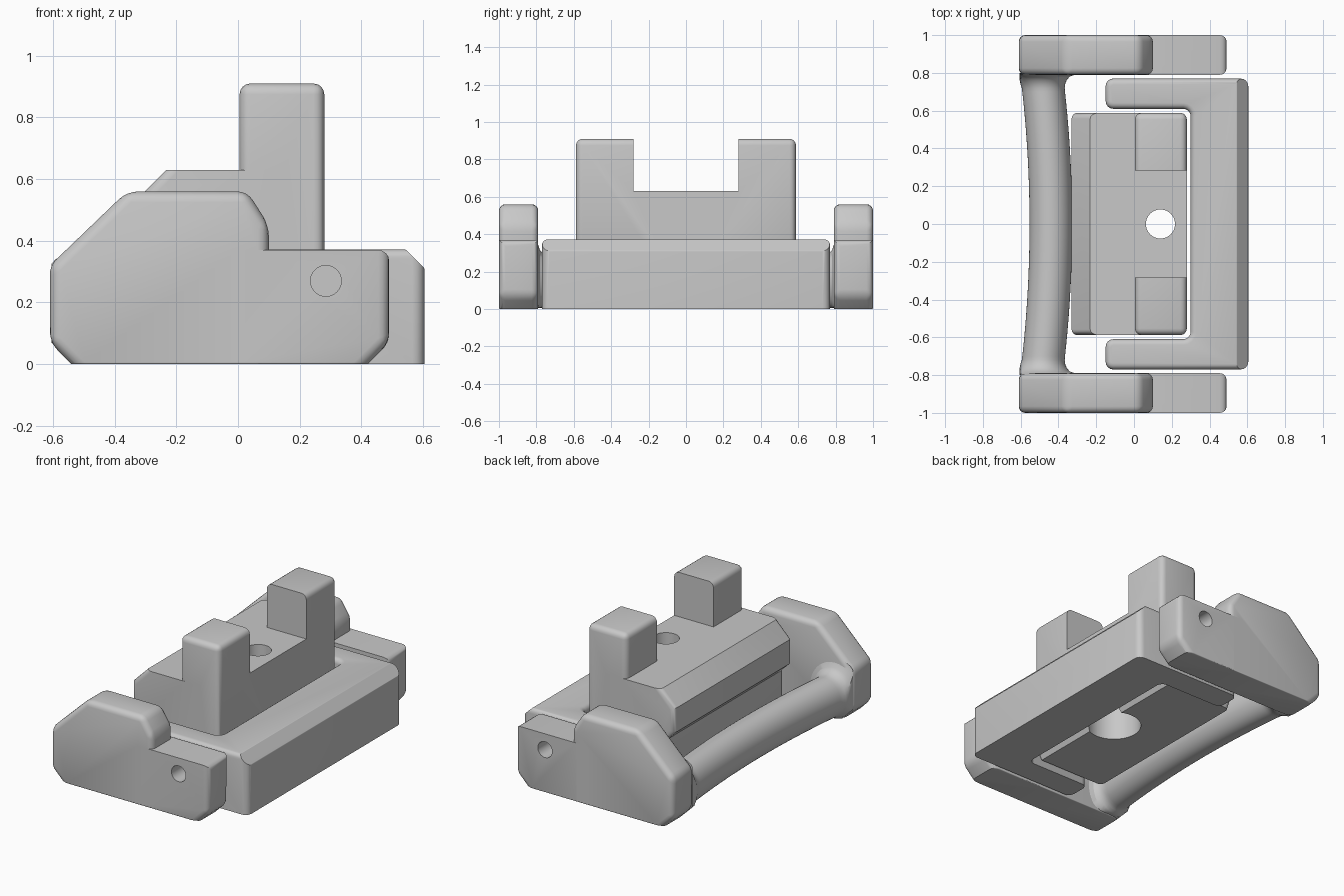
import bpy, bmesh, math
from mathutils import Vector

cube = bpy.data.objects.get("Cube")
if cube:
    bpy.data.objects.remove(cube, do_unlink=True)

grey = bpy.data.materials.new("plain grey")
GREY = (0.58, 0.58, 0.58, 1)
grey.diffuse_color = GREY
grey.use_nodes = True
grey.node_tree.nodes["Principled BSDF"].inputs["Base Color"].default_value = GREY


def prism(pts, axis, lo, hi):
    """Extrude a closed outline along y (points are x, z) or z (points are x, y)."""
    bm = bmesh.new()
    place = (lambda a, b: (a, lo, b)) if axis == "y" else (lambda a, b: (a, b, lo))
    face = bm.faces.new([bm.verts.new(place(a, b)) for a, b in pts])
    ext = bmesh.ops.extrude_face_region(bm, geom=[face])
    verts = [g for g in ext["geom"] if isinstance(g, bmesh.types.BMVert)]
    step = Vector((0, hi - lo, 0)) if axis == "y" else Vector((0, 0, hi - lo))
    bmesh.ops.translate(bm, verts=verts, vec=step)
    bmesh.ops.recalc_face_normals(bm, faces=bm.faces)
    return bm


def round_edges(bm, size, rule):
    """Round every edge for which rule(middle, direction) holds."""
    edges = []
    for e in bm.edges:
        a, b = (v.co for v in e.verts)
        if rule((a + b) / 2, (b - a).normalized()):
            edges.append(e)
    bmesh.ops.bevel(bm, geom=edges, offset=size, segments=4, profile=0.5,
                    affect="EDGES", clamp_overlap=True)


def finish(name, bm):
    bmesh.ops.recalc_face_normals(bm, faces=bm.faces)
    mesh = bpy.data.meshes.new(name)
    bm.to_mesh(mesh)
    bm.free()
    mesh.materials.append(grey)
    obj = bpy.data.objects.new(name, mesh)
    bpy.context.scene.collection.objects.link(obj)
    return obj


def combine(obj, other, operation):
    """Apply a boolean and remove the second object."""
    mod = obj.modifiers.new("combine", "BOOLEAN")
    mod.operation, mod.object, mod.solver = operation, other, "EXACT"
    bpy.context.view_layer.objects.active = obj
    bpy.ops.object.modifier_apply(modifier=mod.name)
    bpy.data.objects.remove(other, do_unlink=True)


def drill(obj, centre, radius, depth, axis):
    bpy.ops.mesh.primitive_cylinder_add(
        vertices=48, radius=radius, depth=depth, location=centre,
        rotation=(math.pi / 2 if axis == "y" else 0, 0, 0))
    combine(obj, bpy.context.object, "DIFFERENCE")


def smooth(obj):
    bpy.ops.object.select_all(action="DESELECT")
    obj.select_set(True)
    bpy.context.view_layer.objects.active = obj
    bpy.ops.object.shade_smooth_by_angle(angle=math.radians(30))


# Side plates: tall grip end plus a lower drilled hinge end
TALL = [(-.61, .07), (-.54, 0), (.10, 0), (.10, .45), (.03, .56), (-.36, .56), (-.61, .32)]
LOW = [(0, 0), (.42, 0), (.49, .07), (.49, .37), (0, .37)]
for side, name in ((-1, "front"), (1, "back")):
    lo, hi = sorted((side * .79, side))
    bm = prism(TALL, "y", lo, hi)
    round_edges(bm, .035, lambda m, d: m.z > .01)
    round_edges(bm, .015, lambda m, d: m.z < .001 and abs(d.x) > .9)
    plate = finish(name + "_side_plate", bm)
    bm = prism(LOW, "y", lo, hi)
    round_edges(bm, .035, lambda m, d: m.x > .43)
    round_edges(bm, .015, lambda m, d: m.z < .001 and abs(d.x) > .9)
    combine(plate, finish("hinge_end", bm), "UNION")
    drill(plate, (.285, side * .9, .27), .05, .4, "y")
    smooth(plate)

# Curved grip bar, flaring where it meets the plates and trimmed to their outline
bm = bmesh.new()
rings, SEG, END, FLARE = [], 48, .80, .09
steps = [-END + 2 * END * i / 80 for i in range(81)]
for y in steps:
    t = max(0, abs(y) - (END - FLARE)) / FLARE
    grow = FLARE * (1 - math.sqrt(max(0, 1 - t * t)))
    cx = -.44 - .05 * (y / END) ** 2
    ring = []
    for k in range(SEG):
        a = 2 * math.pi * k / SEG
        x = max(-.605, cx + (.113 + grow) * math.cos(a))
        z = max(.005, .15 + (.13 + grow) * math.sin(a))
        push = max(0, -.535 - x - z) / 2
        ring.append(bm.verts.new((x + push, y, z + push)))
    rings.append(ring)
for p, q in zip(rings, rings[1:]):
    for k in range(SEG):
        n = (k + 1) % SEG
        bm.faces.new((p[k], p[n], q[n], q[k]))
bm.faces.new(rings[0])
bm.faces.new(rings[-1])
smooth(finish("grip_bar", bm))

# U-shaped frame with a sloped, softened outer top edge
U = [(-.15, -.77), (.605, -.77), (.605, .77), (-.15, .77),
     (-.15, .61), (.30, .61), (.30, -.61), (-.15, -.61)]
bm = prism(U, "z", 0, .372)
round_edges(bm, .04, lambda m, d: abs(d.z) > .9)
round_edges(bm, .03, lambda m, d: m.z > .36)
cut = bmesh.ops.bisect_plane(bm, geom=bm.verts[:] + bm.edges[:] + bm.faces[:],
                             plane_co=(.605, 0, .31), plane_no=(1, 0, 1), clear_outer=True)
rim = [g for g in cut["geom_cut"] if isinstance(g, bmesh.types.BMEdge)]
bmesh.ops.edgeloop_fill(bm, edges=rim)
bmesh.ops.recalc_face_normals(bm, faces=bm.faces)
round_edges(bm, .025, lambda m, d: m.x > .5 and m.z > .3 and abs(d.y) > .99 and abs(m.y) < .1)
frame = finish("u_frame", bm)
for side in (-1, 1):
    drill(frame, (.285, side * .77, .27), .05, .2, "y")
smooth(frame)

# Centre block: undercut body joined to a tall ridge
BODY = [(-.24, .03), (.15, .03), (.15, .63), (-.232, .63), (-.33, .532),
        (-.33, .38), (-.27, .32), (-.27, .12)]
bm = prism(BODY, "y", -.588, .588)
round_edges(bm, .03, lambda m, d: abs(d.y) < .1 and m.x < -.2)
block = finish("centre_block", bm)
RIDGE = [(.005, .03), (.22, .03), (.28, .15), (.28, .91), (.005, .91)]
bm = prism(RIDGE, "y", -.588, .588)
round_edges(bm, .035, lambda m, d: m.z > .4)
combine(block, finish("ridge", bm), "UNION")

# Notch that leaves two posts, then the stepped screw hole
notch = prism([(-.1, .63), (.4, .63), (.4, 1), (-.1, 1)], "y", -.282, .282)
combine(block, finish("notch", notch), "DIFFERENCE")
drill(block, (.14, 0, .4), .077, 1, "z")
drill(block, (.155, 0, .1), .16, .3, "z")
smooth(block)
